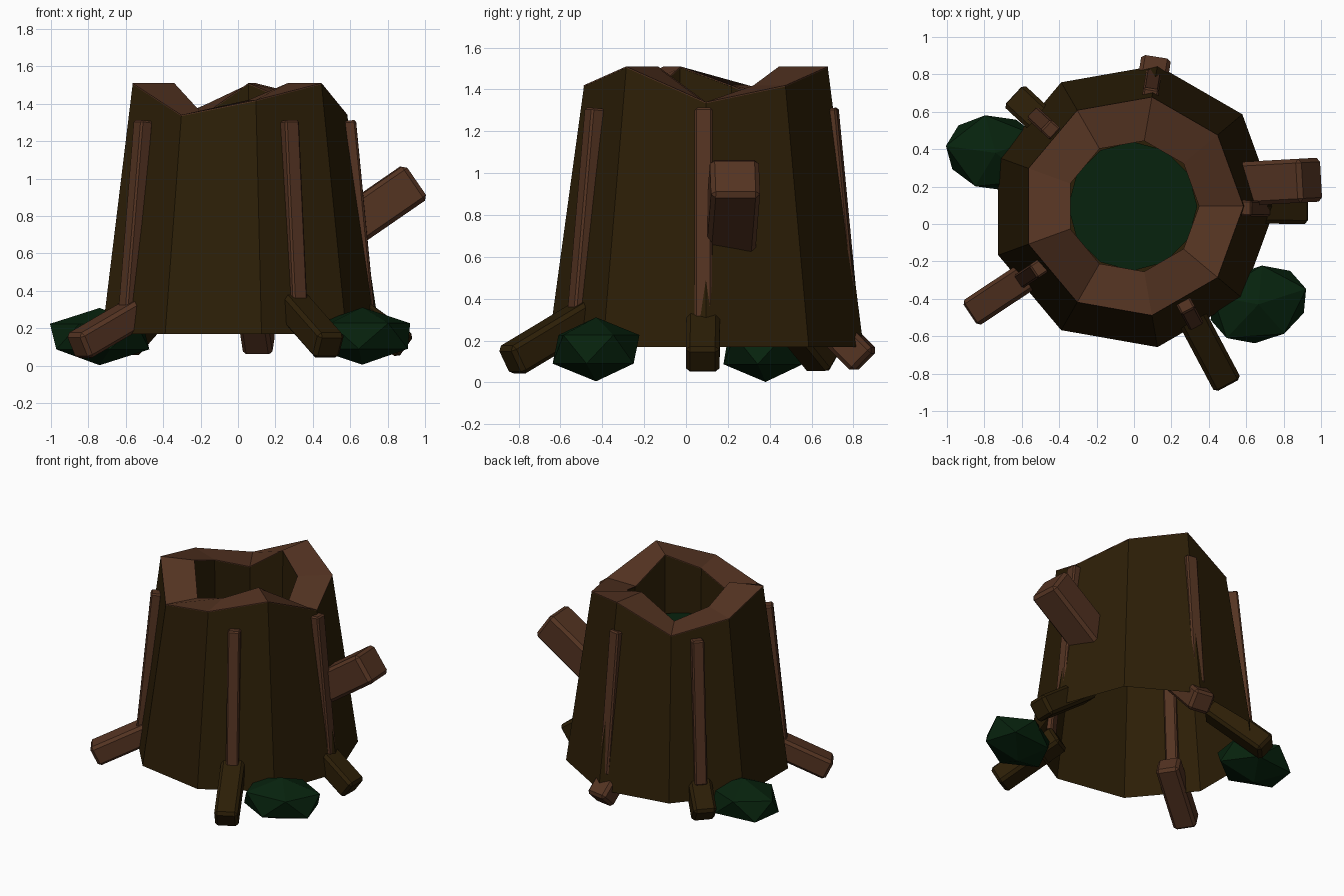
import bpy, bmesh, math
from mathutils import Vector, Matrix

if "Cube" in bpy.data.objects:
    bpy.data.objects.remove(bpy.data.objects["Cube"])

CX, CY, SIDES = -0.007, 0.095, 9


def material(name, rgb):
    m = bpy.data.materials.new(name)
    m.diffuse_color = (*rgb, 1)
    m.use_nodes = True
    m.node_tree.nodes["Principled BSDF"].inputs["Base Color"].default_value = m.diffuse_color
    return m


DARK = material("dark_bark", (0.025, 0.013, 0.002))
WOOD = material("reddish_wood", (0.090, 0.034, 0.016))
LEAF = material("deep_green", (0.002, 0.016, 0.004))


def finish(name, bm, mat, bevel=0, recalc=True):
    if recalc:
        bmesh.ops.recalc_face_normals(bm, faces=bm.faces)
    me = bpy.data.meshes.new(name)
    bm.to_mesh(me)
    bm.free()
    me.materials.append(mat)
    ob = bpy.data.objects.new(name, me)
    bpy.context.collection.objects.link(ob)
    if bevel:
        mod = ob.modifiers.new("soft_edges", "BEVEL")
        mod.width = bevel
        mod.segments = 1
    return ob


def polar(r, deg, z):
    a = math.radians(deg)
    return Vector((CX + r * math.cos(a), CY + r * math.sin(a), z))


def ring(bm, r, heights):
    """Nine-sided ring whose heights repeat around it."""
    return [bm.verts.new(polar(r, 40 * i, heights[i % len(heights)])) for i in range(SIDES)]


def bridge(bm, a, b):
    for i in range(SIDES):
        j = (i + 1) % SIDES
        bm.faces.new((a[i], a[j], b[j], b[i]))


def beam(name, p0, p1, width, depth, mat, bevel=0.012):
    """Box running from p0 to p1, its width kept level."""
    d = (p1 - p0).normalized()
    side = d.cross(Vector((0, 0, 1))).normalized()
    n = side.cross(d)
    rot = Matrix((side, n, d)).transposed().to_4x4()
    size = Matrix.Diagonal((width, depth, (p1 - p0).length, 1))
    bm = bmesh.new()
    bmesh.ops.create_cube(bm, size=1, matrix=Matrix.Translation((p0 + p1) / 2) @ rot @ size)
    return finish(name, bm, mat, bevel)


# Trunk: tapered shell, open underneath, hollow at the top with a jagged edge
top = (1.34, 1.42, 1.51)
below = [z - 0.006 for z in top]
bm = bmesh.new()
rings = [ring(bm, 0.765, (0.17,)), ring(bm, 0.592, below),
         ring(bm, 0.36, below), ring(bm, 0.355, (1.05,))]
for a, b in zip(rings, rings[1:]):
    bridge(bm, a, b)
bm.faces.new(rings[-1])
finish("trunk", bm, DARK, recalc=False)

# Cut wood rim following the jagged edge
bm = bmesh.new()
rings = [ring(bm, 0.593, below), ring(bm, 0.593, top), ring(bm, 0.355, top), ring(bm, 0.355, below)]
for i in range(4):
    bridge(bm, rings[i], rings[(i + 1) % 4])
finish("rim", bm, WOOD)

# Moss floor in the hollow
bm = bmesh.new()
bmesh.ops.create_cone(bm, cap_ends=True, segments=12, radius1=0.345, radius2=0.345, depth=0.03,
                      matrix=Matrix.Translation((CX, CY, 1.065)))
finish("moss_floor", bm, LEAF)

# Bark strips with a root under each: angle, root end radius, tilt, material
for i, (deg, r, tilt, mat) in enumerate([
        (359, 0.905, 36, DARK), (81, 0.77, 45, WOOD), (137, 0.835, 40, DARK),
        (213.5, 1.02, 26, WOOD), (298, 1.06, 28, DARK)]):
    beam(f"bark_strip_{i}", polar(0.70, deg, 0.28), polar(0.60, deg, 1.31), 0.085, 0.075, WOOD, 0.01)
    t = math.radians(tilt)
    beam(f"root_{i}", polar(r - 0.5 * math.cos(t), deg, 0.10 + 0.5 * math.sin(t)),
         polar(r, deg, 0.10), 0.16, 0.15, mat, 0.02)

# Broken branch stub
beam("branch", Vector((0.50, 0.21, 0.675)), Vector((0.95, 0.235, 0.985)), 0.235, 0.22, WOOD, 0.022)

# Faceted bushes at the base
for name, loc, turn in (("bush_left", (-0.74, 0.38, 0.155), 172), ("bush_right", (0.665, -0.43, 0.158), 18)):
    bm = bmesh.new()
    bmesh.ops.create_icosphere(bm, subdivisions=1, radius=1,
                               matrix=Matrix.Translation(loc) @ Matrix.Rotation(math.radians(turn), 4, "Z")
                               @ Matrix.Diagonal((0.30, 0.225, 0.153, 1)))
    finish(name, bm, LEAF)
